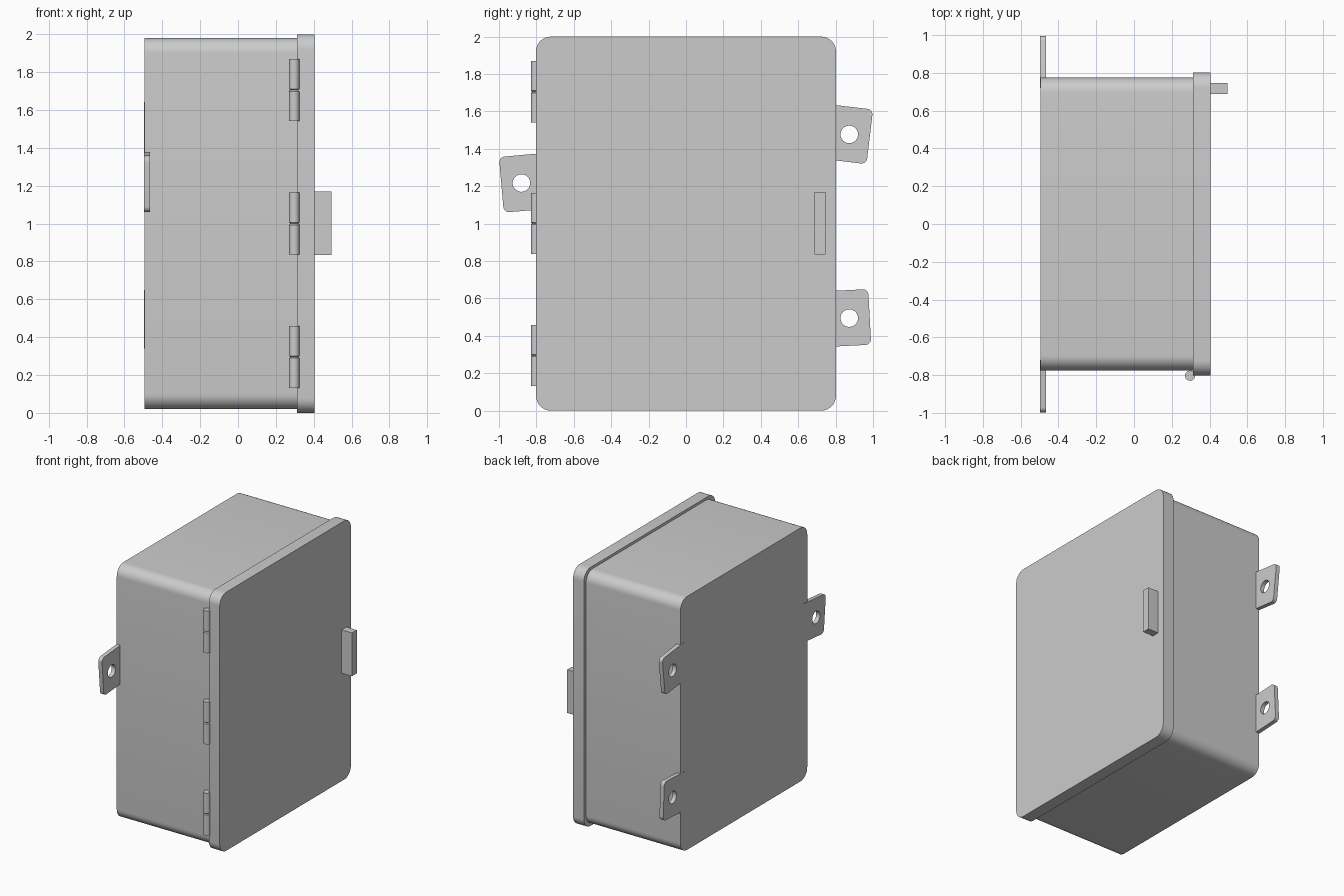
import bpy, bmesh, math
from mathutils import Vector

if "Cube" in bpy.data.objects:
    bpy.data.objects.remove(bpy.data.objects["Cube"])

SMOOTH = math.radians(30)


def finish(ob):
    bpy.ops.object.select_all(action='DESELECT')
    ob.select_set(True)
    bpy.context.view_layer.objects.active = ob
    if ob.type == 'CURVE':
        bpy.ops.object.convert(target='MESH')
        ob = bpy.context.object
        bm = bmesh.new()
        bm.from_mesh(ob.data)
        bmesh.ops.remove_doubles(bm, verts=bm.verts, dist=1e-5)
        bmesh.ops.recalc_face_normals(bm, faces=bm.faces)
        bm.to_mesh(ob.data)
        bm.free()
    bpy.ops.object.shade_smooth_by_angle(angle=SMOOTH)
    return ob


def fillet(corners, steps=8):
    """Outline from (y, z, radius) corners with true arcs."""
    pts = [Vector(c[:2]) for c in corners]
    out = []
    for i, p in enumerate(pts):
        r = corners[i][2]
        if r == 0:
            out.append(p)
            continue
        u = (pts[i - 1] - p).normalized()
        v = (pts[(i + 1) % len(pts)] - p).normalized()
        half = u.angle(v) / 2
        centre = p + (u + v).normalized() * r / math.sin(half)
        t = r / math.tan(half)
        a = (p + u * t - centre).normalized()
        b = (p + v * t - centre).normalized()
        out += [centre + a.slerp(b, k / steps) * r for k in range(steps + 1)]
    return out


def plate(name, loops, x0, x1):
    """Extrude YZ outlines (first outer, then holes) from x0 to x1."""
    cu = bpy.data.curves.new(name, 'CURVE')
    cu.dimensions = '2D'
    cu.fill_mode = 'BOTH'
    cu.extrude = (x1 - x0) / 2
    for loop in loops:
        sp = cu.splines.new('POLY')
        sp.points.add(len(loop) - 1)
        for pt, co in zip(sp.points, loop):
            pt.co = (co[0], co[1], 0, 1)
        sp.use_cyclic_u = True
    ob = bpy.data.objects.new(name, cu)
    bpy.context.collection.objects.link(ob)
    ob.location.x = (x0 + x1) / 2
    ob.rotation_euler = (math.pi / 2, 0, math.pi / 2)
    return finish(ob)


def rounded_rect(hy, z0, z1, r):
    return fillet([(-hy, z0, r), (hy, z0, r), (hy, z1, r), (-hy, z1, r)])


# Enclosure body and overhanging door
plate("body", [rounded_rect(0.775, 0.02, 1.98, 0.08)], -0.495, 0.312)
plate("door", [rounded_rect(0.802, 0.0, 2.0, 0.08)], 0.312, 0.405)

# Mounting tabs with bolt holes, each set at a slightly different angle
R = 0.03
tabs = [
    ("left_tab", (-0.88, 1.217),
     [(-0.72, 1.381, 0), (-1.0, 1.356, R), (-0.974, 1.059, R), (-0.72, 1.081, 0)]),
    ("upper_right_tab", (0.873, 1.477),
     [(0.72, 1.643, 0), (1.0, 1.61, R), (0.965, 1.318, R), (0.72, 1.348, 0)]),
    ("lower_right_tab", (0.873, 0.495),
     [(0.72, 0.637, 0), (0.974, 0.65, R), (0.99, 0.353, R), (0.72, 0.339, 0)]),
]
for name, (cy, cz), corners in tabs:
    hole = [(cy + 0.047 * math.cos(k * math.tau / 32),
             cz + 0.047 * math.sin(k * math.tau / 32)) for k in range(32)]
    plate(name, [fillet(corners), hole], -0.497, -0.465)

# Hinges: two knuckles each, chamfered where they meet
half, r, c = 0.1635, 0.027, 0.006
profile = [(r, -half), (r, -c), (r - c, 0), (r, c), (r, half)]
N = 24
for i, zc in enumerate((0.295, 1.0, 1.705)):
    bm = bmesh.new()
    rings = [[bm.verts.new((rad * math.cos(k * math.tau / N),
                            rad * math.sin(k * math.tau / N), z))
              for k in range(N)] for rad, z in profile]
    for lo, hi in zip(rings, rings[1:]):
        for k in range(N):
            j = (k + 1) % N
            bm.faces.new((lo[k], lo[j], hi[j], hi[k]))
    bm.faces.new(rings[0][::-1])
    bm.faces.new(rings[-1])
    me = bpy.data.meshes.new(f"hinge_{i + 1}")
    bm.to_mesh(me)
    bm.free()
    ob = bpy.data.objects.new(f"hinge_{i + 1}", me)
    bpy.context.collection.objects.link(ob)
    ob.location = (0.297, -0.803, zc)
    finish(ob)

# Door handle block
bpy.ops.mesh.primitive_cube_add(size=1, location=(0.445, 0.717, 1.002))
handle = bpy.context.object
handle.name = "handle"
handle.scale = (0.098, 0.058, 0.335)
